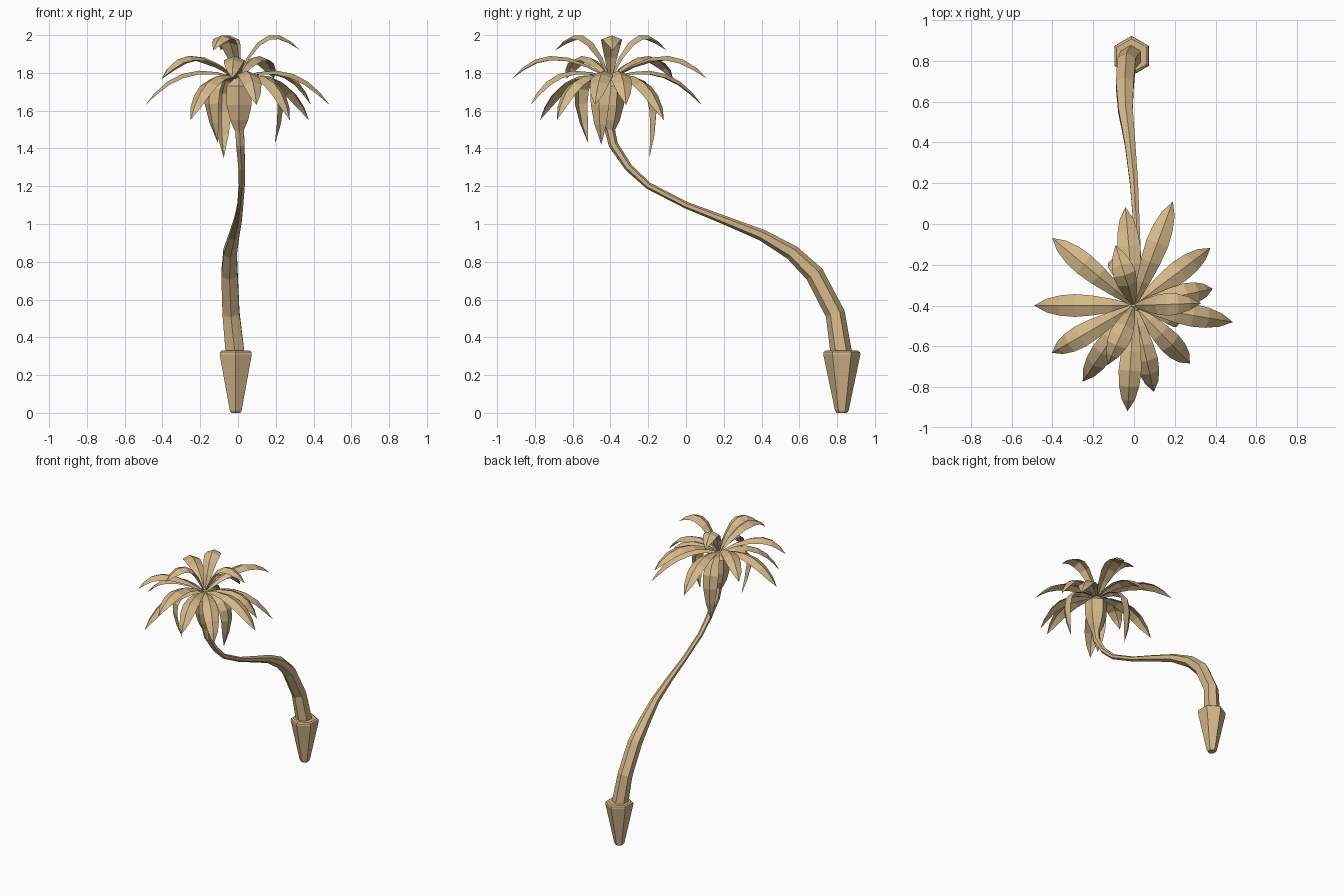
import bpy
from math import sin, cos, pi, radians
from mathutils import Vector

if "Cube" in bpy.data.objects:
    bpy.data.objects.remove(bpy.data.objects["Cube"])

tan = bpy.data.materials.new("tan")
tan.diffuse_color = (0.66, 0.48, 0.25, 1)
tan.use_nodes = True
tan.node_tree.nodes["Principled BSDF"].inputs["Base Color"].default_value = tan.diffuse_color


def make(name, verts, faces):
    me = bpy.data.meshes.new(name)
    me.from_pydata(verts, [], faces)
    me.materials.append(tan)
    ob = bpy.data.objects.new(name, me)
    bpy.context.collection.objects.link(ob)
    return ob


def tube(name, rings, sides=6):
    """Hexagonal skin over (centre, radius, axis) rings, with one corner facing -y."""
    verts, faces = [], []
    for c, r, axis in rings:
        side = (Vector((1, 0, 0)) - axis * axis.x).normalized()
        back = axis.cross(side)
        for k in range(sides):
            a = 2 * pi * k / sides - pi / 2
            verts.append(Vector(c) + r * (side * cos(a) + back * sin(a)))
    for i in range(len(rings) - 1):
        for k in range(sides):
            n = (k + 1) % sides
            faces.append((i * sides + k, i * sides + n,
                          (i + 1) * sides + n, (i + 1) * sides + k))
    faces.append(tuple(reversed(range(sides))))
    faces.append(tuple(range(len(verts) - sides, len(verts))))
    return make(name, verts, faces)


def lathe(name, x, y, profile):
    up = Vector((0, 0, 1))
    return tube(name, [((x, y, z), r, up) for r, z in profile])


# Tapered root base with a bevelled rim
lathe("root_base", -0.012, 0.825,
      [(0.028, 0), (0.036, 0.012), (0.098, 0.308), (0.096, 0.322), (0.084, 0.33)])

# Leaning trunk: x, y, z, radius
path = [(-0.015, 0.823, 0.31, 0.057), (-0.037, 0.79, 0.525, 0.052),
        (-0.045, 0.68, 0.735, 0.050), (-0.042, 0.56, 0.850, 0.041),
        (-0.02, 0.40, 0.942, 0.030), (0.0, 0.20, 1.022, 0.023),
        (0.012, 0.0, 1.10, 0.018), (0.02, -0.20, 1.203, 0.018),
        (0.02, -0.305, 1.30, 0.021), (0.012, -0.385, 1.42, 0.025),
        (0.008, -0.408, 1.52, 0.028)]
pts = [Vector(p[:3]) for p in path]
rings = []
for i, p in enumerate(pts):
    axis = (pts[min(i + 1, len(pts) - 1)] - pts[max(i - 1, 0)]).normalized()
    rings.append((p, path[i][3], axis))
tube("trunk", rings)

# Swollen crown bulb under the fronds
lathe("crown_bulb", 0.006, -0.405,
      [(0.028, 1.495), (0.055, 1.55), (0.076, 1.63), (0.078, 1.73), (0.02, 1.78)])

# Frond outline: position along the frond, half width
OUTLINE = [(0, 0.008), (0.18, 0.033), (0.36, 0.049), (0.54, 0.056),
           (0.71, 0.050), (0.87, 0.033), (1, 0.0)]
BASE_Z = 1.77


def frond(name, angle, ctrl, tip):
    """Arched leaf with a raised midrib; ctrl and tip are (reach, height)."""
    a = radians(angle)
    out, side, up = Vector((cos(a), sin(a), 0)), Vector((-sin(a), cos(a), 0)), Vector((0, 0, 1))
    p0, p1, p2 = [out * r + up * z for r, z in ((0.0, BASE_Z), ctrl, tip)]
    verts, faces = [], []
    for t, w in OUTLINE:
        p = p0 * (1 - t) ** 2 + p1 * 2 * t * (1 - t) + p2 * t * t
        d = ((p1 - p0) * (1 - t) + (p2 - p1) * t).normalized()
        normal = d.cross(side)
        p = p + Vector((0, -0.40, 0))
        if w:
            low = p - normal * w * 0.4
            verts += [low + side * w, p, low - side * w]
        else:
            verts.append(p)
    for i in range(len(OUTLINE) - 2):
        b = 3 * i
        faces += [(b, b + 1, b + 4, b + 3), (b + 1, b + 2, b + 5, b + 4)]
    b = 3 * (len(OUTLINE) - 2)
    faces += [(b, b + 1, b + 3), (b + 1, b + 2, b + 3)]
    make(name, verts, [f[::-1] for f in faces])


# Tiers: control point, then (angle, tip reach, tip height) of every frond
TIERS = {
    "upright_frond": ((0.13, 2.14),
                      [(2, 0.33, 1.92), (107, 0.31, 1.92), (246, 0.32, 1.92)]),
    "high_frond": ((0.34, 2.01),
                   [(69.5, 0.545, 1.77), (140.5, 0.52, 1.77),
                    (210, 0.465, 1.77), (266.5, 0.52, 1.77)]),
    "middle_frond": ((0.31, 1.90),
                     [(180, 0.49, 1.63), (350.5, 0.492, 1.63), (283, 0.435, 1.63),
                      (95, 0.485, 1.63), (12, 0.395, 1.63)]),
    "low_frond": ((0.31, 1.86), [(37, 0.47, 1.55), (314, 0.395, 1.55), (236, 0.45, 1.55)]),
    "drooping_frond": ((0.36, 1.86), [(346, 0.20, 1.42), (110, 0.22, 1.35), (228, 0.16, 1.43)]),
}
for name, (ctrl, leaves) in TIERS.items():
    for i, (angle, reach, height) in enumerate(leaves):
        frond(f"{name}_{i + 1}", angle, ctrl, (reach, height))
